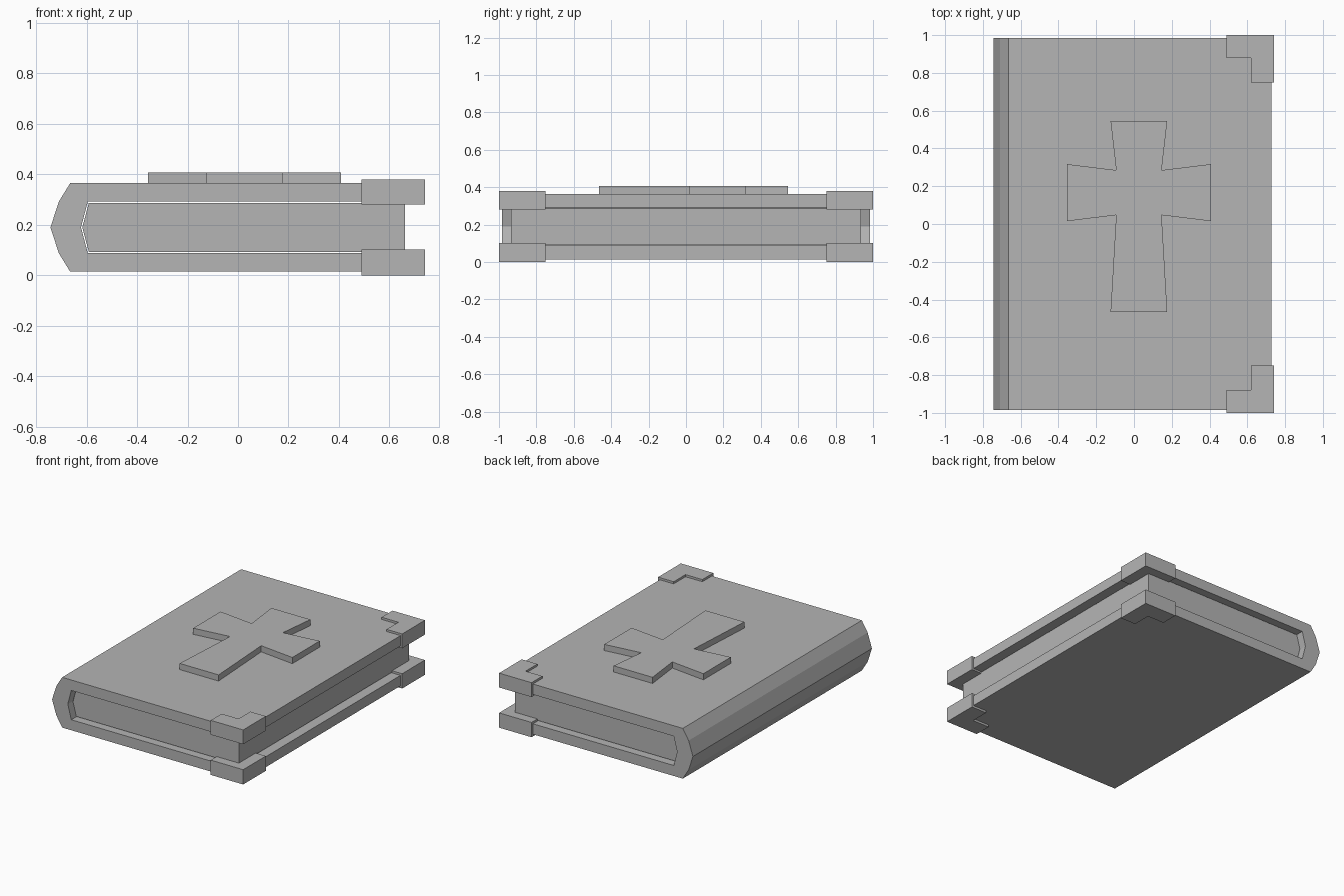
import bpy
import bmesh
from mathutils import Vector

cube = bpy.data.objects.get("Cube")
if cube:
    bpy.data.objects.remove(cube, do_unlink=True)

grey = bpy.data.materials.new("plain grey")
grey.use_nodes = True
grey.diffuse_color = (0.46, 0.46, 0.46, 1)
grey.node_tree.nodes["Principled BSDF"].inputs["Base Color"].default_value = grey.diffuse_color


def prism(name, outline, start, end, axis="z"):
    """Extrude a closed outline along z (outline is x, y) or y (outline is x, z)."""
    def place(u, v, t):
        return (u, v, t) if axis == "z" else (u, t, v)

    bm = bmesh.new()
    face = bm.faces.new([bm.verts.new(place(u, v, start)) for u, v in outline])
    swept = bmesh.ops.extrude_face_region(bm, geom=[face])["geom"]
    moved = [g for g in swept if isinstance(g, bmesh.types.BMVert)]
    bmesh.ops.translate(bm, verts=moved, vec=Vector(place(0, 0, end - start)))
    bmesh.ops.recalc_face_normals(bm, faces=bm.faces)
    mesh = bpy.data.meshes.new(name)
    bm.to_mesh(mesh)
    bm.free()
    mesh.materials.append(grey)
    obj = bpy.data.objects.new(name, mesh)
    bpy.context.collection.objects.link(obj)
    return obj


MID = 0.19  # height of the book's middle plane


def mirrored(half):
    """Complete a profile given from its top down to the middle plane."""
    return half + [(x, 2 * MID - z) for x, z in reversed(half) if z > MID]


# Cover: one wrap-around profile, outer skin followed by the inner skin
outer = mirrored([(0.727, 0.365), (-0.665, 0.365), (-0.71, 0.292), (-0.743, MID)])
inner = mirrored([(0.727, 0.292), (-0.595, 0.292), (-0.622, MID)])
prism("cover", outer + inner[::-1], -0.985, 0.985, "y")

# Page block, set back from the cover edges
pages = mirrored([(0.662, 0.287), (-0.591, 0.287), (-0.617, MID)])
prism("pages", pages, -0.935, 0.935, "y")

# L-shaped corner guards on both boards
guard = [(0.74, 1.0), (0.49, 1.0), (0.49, 0.88), (0.62, 0.88), (0.62, 0.75), (0.74, 0.75)]
for board, low, high in (("bottom", 0.0, 0.103), ("top", 0.28, 0.38)):
    for end, side in (("front", -1), ("back", 1)):
        prism(f"{board}_{end}_corner_guard", [(x, side * y) for x, y in guard], low, high)

# Raised cross with flared arms on the top board
CENTRE = 0.026
right_half = [(0.15, 0.545), (0.12, 0.285), (0.382, 0.317), (0.382, 0.015),
              (0.12, 0.047), (0.15, -0.465)]
left_half = [(-x, y) for x, y in reversed(right_half)]
prism("cross", [(CENTRE + x, y) for x, y in right_half + left_half], 0.36, 0.408)
